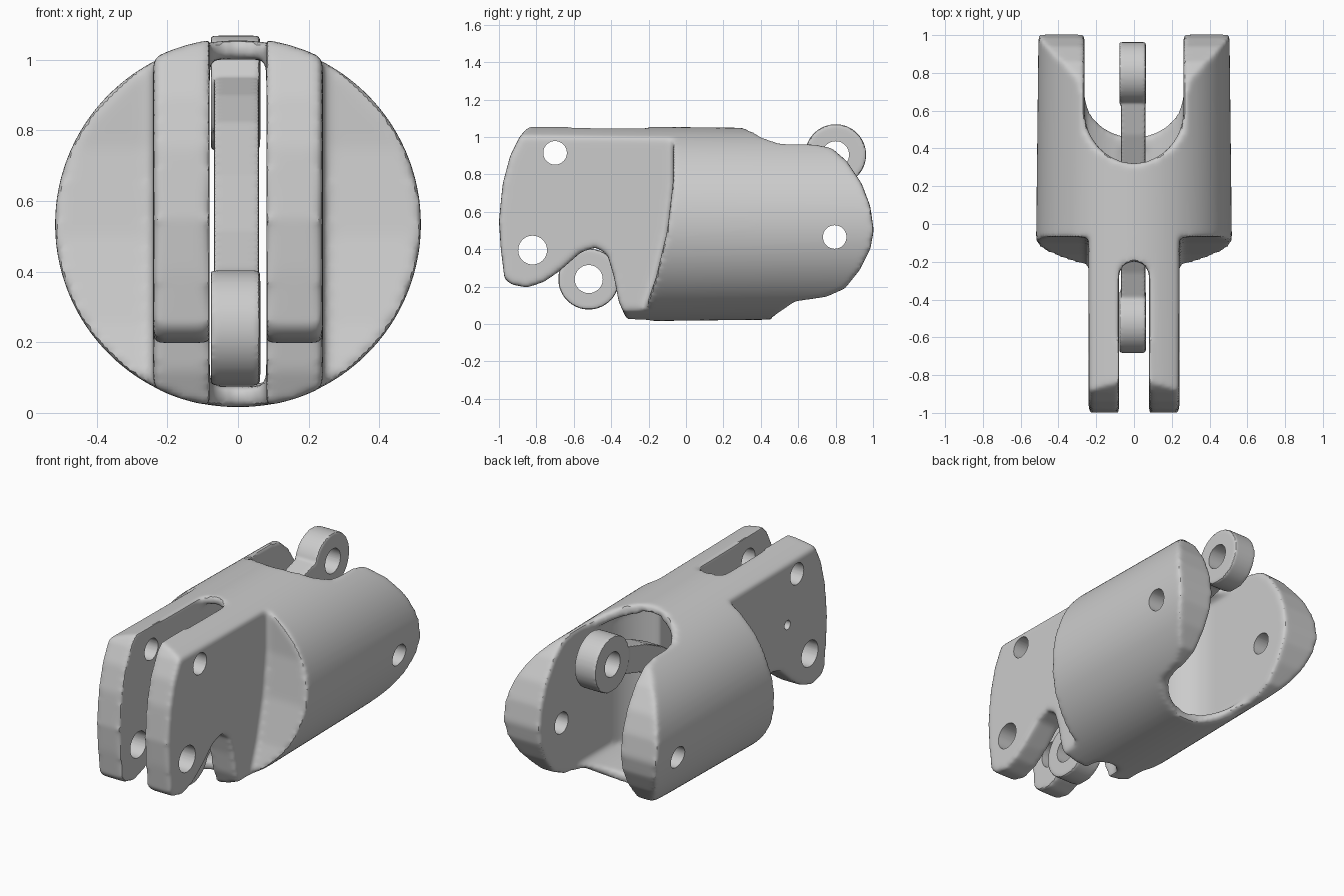
import bpy, bmesh, math
from mathutils import Vector

cube = bpy.data.objects.get("Cube")
if cube:
    bpy.data.objects.remove(cube, do_unlink=True)

GREY = (0.6, 0.6, 0.6, 1)
RADIUS, MID = 0.53, 0.535      # barrel radius and height of its axis

metal = bpy.data.materials.new("light grey")
metal.use_nodes = True
metal.diffuse_color = GREY
metal.node_tree.nodes["Principled BSDF"].inputs["Base Color"].default_value = GREY


def prism(name, outline, lo, hi, axis="x"):
    """Extrude a (y, z) outline along x, or an (x, y) outline along z."""
    bm = bmesh.new()
    place = (lambda p, t: (t, *p)) if axis == "x" else (lambda p, t: (*p, t))
    a = [bm.verts.new(place(p, lo)) for p in outline]
    b = [bm.verts.new(place(p, hi)) for p in outline]
    bm.faces.new(a)
    bm.faces.new(b)
    for i in range(len(a)):
        j = (i + 1) % len(a)
        bm.faces.new((a[i], a[j], b[j], b[i]))
    bmesh.ops.recalc_face_normals(bm, faces=bm.faces)
    mesh = bpy.data.meshes.new(name)
    bm.to_mesh(mesh)
    bm.free()
    obj = bpy.data.objects.new(name, mesh)
    bpy.context.collection.objects.link(obj)
    return obj


def disc(name, y, z, r, lo, hi, n=48):
    ring = [(y + r * math.cos(t * math.tau / n), z + r * math.sin(t * math.tau / n)) for t in range(n)]
    return prism(name, ring, lo, hi)


def box(name, x, y0, y1, z0, z1):
    return prism(name, [(y0, z0), (y1, z0), (y1, z1), (y0, z1)], -x, x)


def barrel(name, r0, r1, y0, y1):
    """Round bar along y, tapering from r0 to r1."""
    n = 96
    obj = disc(name, 0, 0, 1, 0, 1, n)
    for v in obj.data.vertices:
        x, c, s = v.co
        r = r0 + (r1 - r0) * x
        v.co = (c * r, y0 + (y1 - y0) * x, MID + s * r)
    obj.data.flip_normals()
    bm = bmesh.new()
    bm.from_mesh(obj.data)
    bmesh.ops.recalc_face_normals(bm, faces=bm.faces)
    bm.to_mesh(obj.data)
    bm.free()
    return obj


def u_slot(name, half, centre, mouth, z0, z1):
    """Slot seen from above with a round end, opening towards mouth."""
    side = 1 if mouth > centre else -1
    arc = [(half * math.cos(math.pi * i / 24), centre - side * half * math.sin(math.pi * i / 24))
           for i in range(25)]
    return prism(name, [(half, mouth)] + arc + [(-half, mouth)], z0, z1, "z")


def bake(obj):
    """Apply every modifier."""
    graph = bpy.context.evaluated_depsgraph_get()
    mesh = bpy.data.meshes.new_from_object(obj.evaluated_get(graph))
    obj.modifiers.clear()
    obj.data = mesh


def combine(obj, other, operation="DIFFERENCE"):
    mod = obj.modifiers.new("combine", "BOOLEAN")
    mod.object, mod.operation, mod.solver = other, operation, "EXACT"
    bake(obj)
    bpy.data.objects.remove(other, do_unlink=True)


def round_edges(obj, voxel, steps):
    mod = obj.modifiers.new("even mesh", "REMESH")
    mod.mode, mod.voxel_size = "VOXEL", voxel
    mod = obj.modifiers.new("round edges", "SMOOTH")
    mod.factor, mod.iterations = 0.5, steps
    bake(obj)


def finish(obj):
    obj.data.materials.clear()
    obj.data.materials.append(metal)
    bpy.ops.object.select_all(action="DESELECT")
    obj.select_set(True)
    bpy.context.view_layer.objects.active = obj
    bpy.ops.object.shade_smooth_by_angle(angle=math.radians(35))


# Housing: tapered barrel trimmed to the side outline
housing = barrel("housing", RADIUS, 0.505, -1.1, 1.1)
side = [(-.83, 1.2), (-.84, 1.06), (-.89, 1), (-.94, .9), (-.98, .75), (-1, .55), (-.99, .4),
        (-.97, .24), (-.93, .21), (-.85, .195), (-.76, .225), (-.68, .28), (-.56, .385),
        (-.48, .41), (-.42, .37), (-.385, .25), (-.36, .12), (-.32, .03), (-.26, -.1),
        (.42, -.1), (.47, .04), (.58, .12), (.75, .145), (.85, .19), (.93, .29), (.985, .4),
        (1.004, .5), (.985, .63), (.94, .75), (.86, .87), (.78, .94), (.7, .96), (.5, .965),
        (.4, 1), (.3, 1.08), (.28, 1.2)]
combine(housing, prism("side_outline", side, -.7, .7), "INTERSECT")

# Cut both flanks down to the front lugs
flank = [(-.06, 1.2), (-.07, .95), (-.07, .75), (-.1, .5), (-.16, .25), (-.22, .08),
         (-.26, -.1), (-1.2, -.1), (-1.2, 1.2)]
for s in (-1, 1):
    combine(housing, prism("flank_cut", flank, *sorted((s * .24, s * .8))))

# Slot between the lugs, and the channel for the link
combine(housing, u_slot("front_slot", .08, -.28, -1.2, -.2, 1.3))
combine(housing, box("link_channel", .08, -.5, .4, .075, 1.0))

# Rear fork: leaning slot plus a deeper round-walled cavity
fork = u_slot("fork_slot", .262, .58, 1.3, -.1, 1.2)
for v in fork.data.vertices:
    v.co.y += .14 * (1.05 - v.co.z)
combine(housing, fork)
cavity = barrel("cavity", .455, .455, .05, 1.2)
combine(cavity, u_slot("cavity_walls", .262, .38, 1.3, -.1, 1.2), "INTERSECT")
combine(housing, cavity)

# Soft edges, then crisp pin holes
round_edges(housing, .0135, 9)
for y, z, r in ((-.7, .915, .063), (-.82, .395, .077), (.795, .465, .063)):
    combine(housing, disc("pin_hole", y, z, r, -.8, .8))
combine(housing, disc("small_hole", -.61, .645, .027, -.4, -.04, 24))
finish(housing)

# Link: two eyes joined by a curved arm
eyes = ((.8, .905, .163, .072), (-.52, .24, .163, .075))
path = [Vector(p) for p in ((.8, .905), (.65, .87), (.5, .825), (.35, .755), (.15, .61),
                            (-.05, .45), (-.22, .34), (-.38, .27), (-.52, .24))]
upper, lower = [], []
for i, p in enumerate(path):
    d = (path[min(i + 1, len(path) - 1)] - path[max(i - 1, 0)]).normalized()
    n = Vector((-d.y, d.x)) * .08
    upper.append(tuple(p + n))
    lower.append(tuple(p - n))
link = prism("link", upper + lower[::-1], -.068, .06)
for y, z, r, _ in eyes:
    combine(link, disc("eye", y, z, r, -.077, .063), "UNION")
round_edges(link, .0095, 4)
for y, z, _, r in eyes:
    combine(link, disc("eye_hole", y, z, r, -.3, .3))
finish(link)
